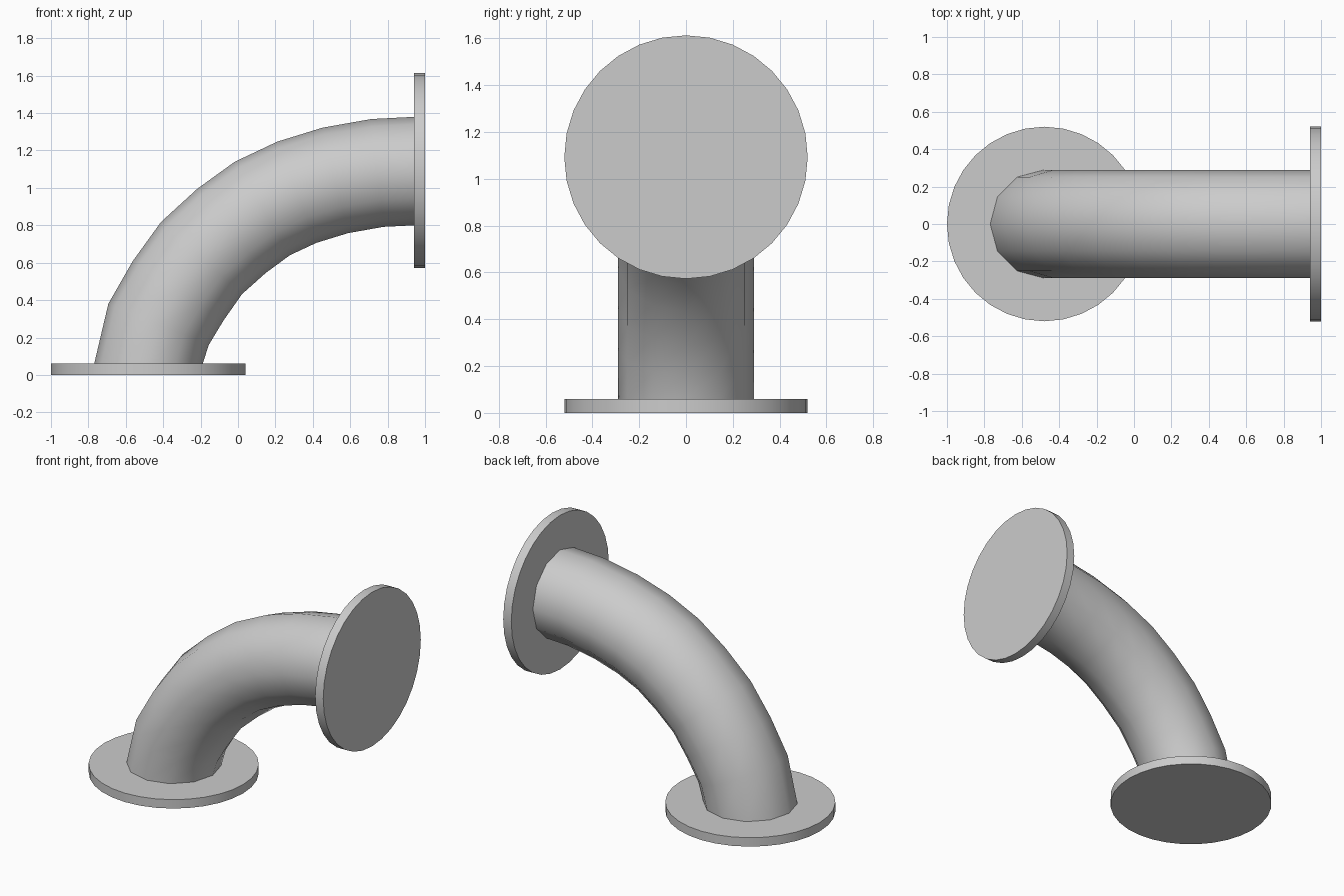
import bpy, bmesh
from math import pi, sin, cos
from mathutils import Vector

if "Cube" in bpy.data.objects:
    bpy.data.objects.remove(bpy.data.objects["Cube"], do_unlink=True)

metal = bpy.data.materials.new("grey metal")
metal.use_nodes = True
metal.diffuse_color = (0.6, 0.6, 0.6, 1)
metal.node_tree.nodes["Principled BSDF"].inputs["Base Color"].default_value = (0.6, 0.6, 0.6, 1)


def finish(obj, angle):
    if not obj.data.materials:
        obj.data.materials.append(metal)
    bpy.ops.object.select_all(action="DESELECT")
    obj.select_set(True)
    bpy.context.view_layer.objects.active = obj
    bpy.ops.object.shade_smooth_by_angle(angle=angle)


def flange(name, location, rotation):
    bpy.ops.mesh.primitive_cylinder_add(vertices=32, radius=0.52, depth=0.06,
                                        location=location, rotation=rotation)
    obj = bpy.context.object
    obj.name = name
    finish(obj, pi / 6)


# End discs: one flat on the ground, one upright
flange("base_flange", (-0.48, 0, 0.03), (0, 0, 0))
flange("side_flange", (0.97, 0, 1.093), (0, pi / 2, 0))

# Centre line of the bent pipe (x, z)
path = [(-0.48, 0.055), (-0.425, 0.27), (-0.32, 0.45), (-0.195, 0.625), (-0.035, 0.77),
        (0.13, 0.89), (0.315, 0.977), (0.52, 1.04), (0.745, 1.08), (0.945, 1.09)]
points = [Vector((x, 0, z)) for x, z in path]
radius, sides = 0.29, 12

# Twelve-sided rings square to the centre line, bridged into a tube
bm = bmesh.new()
rings = []
for i, p in enumerate(points):
    if i == 0:
        tangent = Vector((0, 0, 1))
    elif i == len(points) - 1:
        tangent = Vector((1, 0, 0))
    else:
        tangent = ((points[i + 1] - p).normalized() + (p - points[i - 1]).normalized()).normalized()
    across = Vector((0, 1, 0))
    outward = across.cross(tangent)
    rings.append([bm.verts.new(p + radius * (cos(a) * outward + sin(a) * across))
                  for a in (2 * pi * k / sides for k in range(sides))])
for low, high in zip(rings, rings[1:]):
    for k in range(sides):
        n = (k + 1) % sides
        bm.faces.new((low[k], low[n], high[n], high[k]))
bmesh.ops.recalc_face_normals(bm, faces=bm.faces)
mesh = bpy.data.meshes.new("bent_pipe")
bm.to_mesh(mesh)
bm.free()
pipe = bpy.data.objects.new("bent_pipe", mesh)
bpy.context.collection.objects.link(pipe)
finish(pipe, pi / 4)
